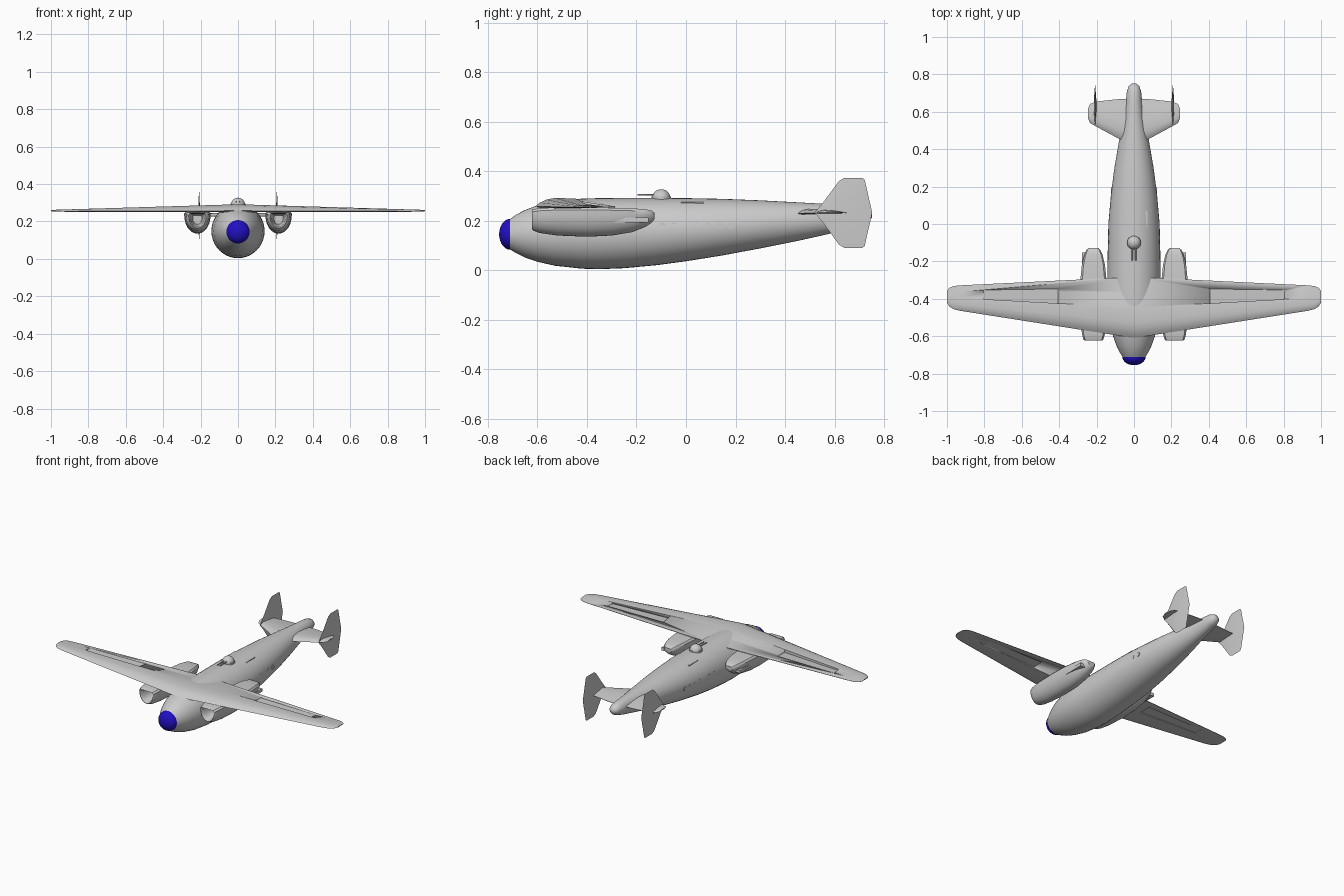
import bpy, bmesh
from math import sin, cos, pi, sqrt, radians

if "Cube" in bpy.data.objects:
    bpy.data.objects.remove(bpy.data.objects["Cube"])


def finish(bm, name, angle=35):
    bmesh.ops.recalc_face_normals(bm, faces=bm.faces)
    me = bpy.data.meshes.new(name)
    bm.to_mesh(me)
    bm.free()
    ob = bpy.data.objects.new(name, me)
    bpy.context.collection.objects.link(ob)
    bpy.ops.object.select_all(action='DESELECT')
    ob.select_set(True)
    bpy.context.view_layer.objects.active = ob
    bpy.ops.object.shade_smooth_by_angle(angle=radians(angle))
    return ob


def loft(name, rings, angle=35):
    """Skin a list of equal-length point rings and cap both ends."""
    bm = bmesh.new()
    vr = [[bm.verts.new(p) for p in r] for r in rings]
    n = len(vr[0])
    for a, b in zip(vr, vr[1:]):
        for i in range(n):
            j = (i + 1) % n
            bm.faces.new((a[i], a[j], b[j], b[i]))
    bm.faces.new(vr[0])
    bm.faces.new(vr[-1])
    return finish(bm, name, angle)


def ellipse(y, hw, zb, zt, n=40):
    c, h = (zb + zt) / 2, (zt - zb) / 2
    return [(hw * cos(2 * pi * i / n), y, c + h * sin(2 * pi * i / n)) for i in range(n)]


def prism(name, pts, z0, z1):
    return loft(name, [[(x, y, z0) for x, y in pts], [(x, y, z1) for x, y in pts]])


def box(name, x0, x1, y0, y1, z0, z1):
    return prism(name, [(x0, y0), (x1, y0), (x1, y1), (x0, y1)], z0, z1)


def rod(name, a, b, r, n=16):
    """Cylinder along x or y between two points."""
    along_x = abs(a[0] - b[0]) > abs(a[1] - b[1])
    rings = []
    for p in (a, b):
        ring = []
        for i in range(n):
            u, v = r * cos(2 * pi * i / n), r * sin(2 * pi * i / n)
            ring.append((p[0], p[1] + u, p[2] + v) if along_x else (p[0] + u, p[1], p[2] + v))
        rings.append(ring)
    return loft(name, rings)


# Fuselage: y, half width, bottom z, top z
body = [(-.71, .062, .083, .207), (-.685, .077, .068, .225), (-.65, .094, .051, .243),
        (-.6, .112, .034, .262), (-.53, .13, .018, .28), (-.42, .141, .006, .289),
        (-.35, .142, .004, .291), (-.25, .142, .008, .292), (-.12, .14, .02, .292),
        (0, .137, .036, .291), (.15, .124, .06, .288), (.3, .105, .088, .282),
        (.45, .079, .118, .274), (.58, .053, .147, .267), (.66, .043, .166, .263),
        (.71, .038, .182, .257), (.737, .028, .194, .247), (.751, .012, .212, .23)]
loft("fuselage", [ellipse(*s) for s in body], 50)

# Blue nose dome
dome = []
for i in range(8):
    t = i / 7 * pi / 2 * .98
    r = .0622 * cos(t)
    dome.append(ellipse(-.71 - .045 * sin(t), r, .145 - r, .145 + r))
nose = loft("nose_dome", dome, 60)
blue = bpy.data.materials.new("nose_blue")
blue.diffuse_color = (.015, .005, .55, 1)
blue.use_nodes = True
blue.node_tree.nodes["Principled BSDF"].inputs["Base Color"].default_value = blue.diffuse_color
nose.data.materials.append(blue)


# Wings: x, leading y, trailing y, bottom z, top z
def aerofoil(x, le, te, zb, zt):
    c, h = te - le, zt - zb
    prof = [(0, .2), (.06, .55), (.14, .84), (.25, 1), (.5, .93), (.75, .62), (1, .22),
            (1, .12), (.5, 0), (.15, 0), (.04, .06)]
    return [(x, le + u * c, zb + v * h) for u, v in prof]


def wing(name, half):
    secs = [(-s[0],) + s[1:] for s in reversed(half[1:])] + half
    return loft(name, [aerofoil(*s) for s in secs], 30)


main = wing("main_wing", [(0, -.61, -.283, .249, .292), (.93, -.464, -.328, .252, .264),
                          (.965, -.455, -.332, .253, .263), (.988, -.44, -.342, .254, .262),
                          (1, -.42, -.358, .255, .26)])
wing("tailplane", [(0, .42, .67, .224, .248), (.08, .455, .668, .225, .247),
                   (.2, .52, .655, .228, .243), (.235, .54, .642, .23, .241),
                   (.245, .565, .62, .232, .238)])

for s, side in ((-1, "left"), (1, "right")):
    # Aileron slot with a sunken, tilted panel
    slot = [(s * .405, -.424), (s * .805, -.402), (s * .805, -.353), (s * .405, -.347)]
    cut = prism("aileron_cutter_" + side, slot, .2, .33)
    cut.hide_render = True
    cut.hide_set(True)
    m = main.modifiers.new("slot_" + side, 'BOOLEAN')
    m.operation, m.object = 'DIFFERENCE', cut
    heights = (.257, .2555, .2585, .2595)
    loft("aileron_" + side, [[(x, y, z + d) for (x, y), z in zip(slot, heights)]
                             for d in (-.0015, .0015)])

    # Engine nacelle: flat-topped U sections, hollow intake first
    cx = s * .217

    def u_ring(y, hw, zb, zt):
        h = zt - zb
        k = 20
        low = [(cx - hw * cos(pi * i / k), y, zt - .01 - (h - .01) * sin(pi * i / k) ** .9)
               for i in range(k + 1)]
        top = [(cx + hw * f, y, zt) for f in (.85, .4, 0, -.4, -.85)]
        return low + top
    secs = [(-.5, .025, .185, .232), (-.6, .037, .172, .24), (-.622, .047, .165, .244),
            (-.618, .053, .16, .246), (-.59, .061, .15, .25), (-.52, .068, .14, .253),
            (-.4, .071, .135, .253), (-.3, .07, .14, .252), (-.22, .062, .153, .25),
            (-.165, .049, .174, .246), (-.138, .036, .192, .24), (-.128, .025, .205, .232)]
    loft("nacelle_" + side, [u_ring(*q) for q in secs], 40)
    # Exhaust duct along the outer flank
    a, b = sorted((s * .235, s * .279))
    box("exhaust_" + side, a, b, -.39, -.152, .193, .213)

    # Twin tail fin: hexagonal outline with a raised middle ridge
    bm = bmesh.new()
    fx = s * .208
    outline = [(.52, .232), (.555, .275), (.618, .36), (.64, .373), (.712, .373), (.722, .365),
               (.752, .232), (.722, .098), (.712, .09), (.64, .09), (.618, .103), (.555, .19)]
    rim = [bm.verts.new((fx, y, z)) for y, z in outline]
    for d in (-.007, .007):
        mid = [bm.verts.new((fx + d, .6 + .06 * c, .232)) for c in (0, 1)]
        n = len(rim)
        for i in range(n):
            j = (i + 1) % n
            pick = mid[1] if 3 <= i <= 8 else mid[0]
            bm.faces.new((rim[i], rim[j], pick))
        bm.faces.new((rim[3], mid[0], mid[1]))
        bm.faces.new((rim[9], mid[0], mid[1]))
    finish(bm, "tail_fin_" + side, 20)

    # Row of round windows set almost flush in the side
    for i in range(7):
        y = -.095 + i * .046
        t = (y + .12) / .27
        x = (.14 - .016 * t) * sqrt(1 - ((.18 - .156 - .018 * t) / .127) ** 2)
        rod(f"window_{side}_{i}", (s * (x - .02), y, .18), (s * (x + .001), y, .18), .013)

    # Roof hatch
    a, b = sorted((s * .035, s * .072))
    box("roof_hatch_" + side, a, b, -.02, .07, .24, .275)

    # Turret gun
    rod("turret_gun_" + side, (s * .009, -.1, .306), (s * .009, -.195, .304), .0035, 10)

# Turret dome on a low collar
bm = bmesh.new()
bmesh.ops.create_uvsphere(bm, u_segments=28, v_segments=16, radius=.037)
bmesh.ops.translate(bm, verts=bm.verts, vec=(0, -.1, .29))
finish(bm, "turret_dome", 60)
ring = [(.039 * cos(2 * pi * i / 28), -.1 + .039 * sin(2 * pi * i / 28)) for i in range(28)]
prism("turret_collar", ring, .27, .297)
